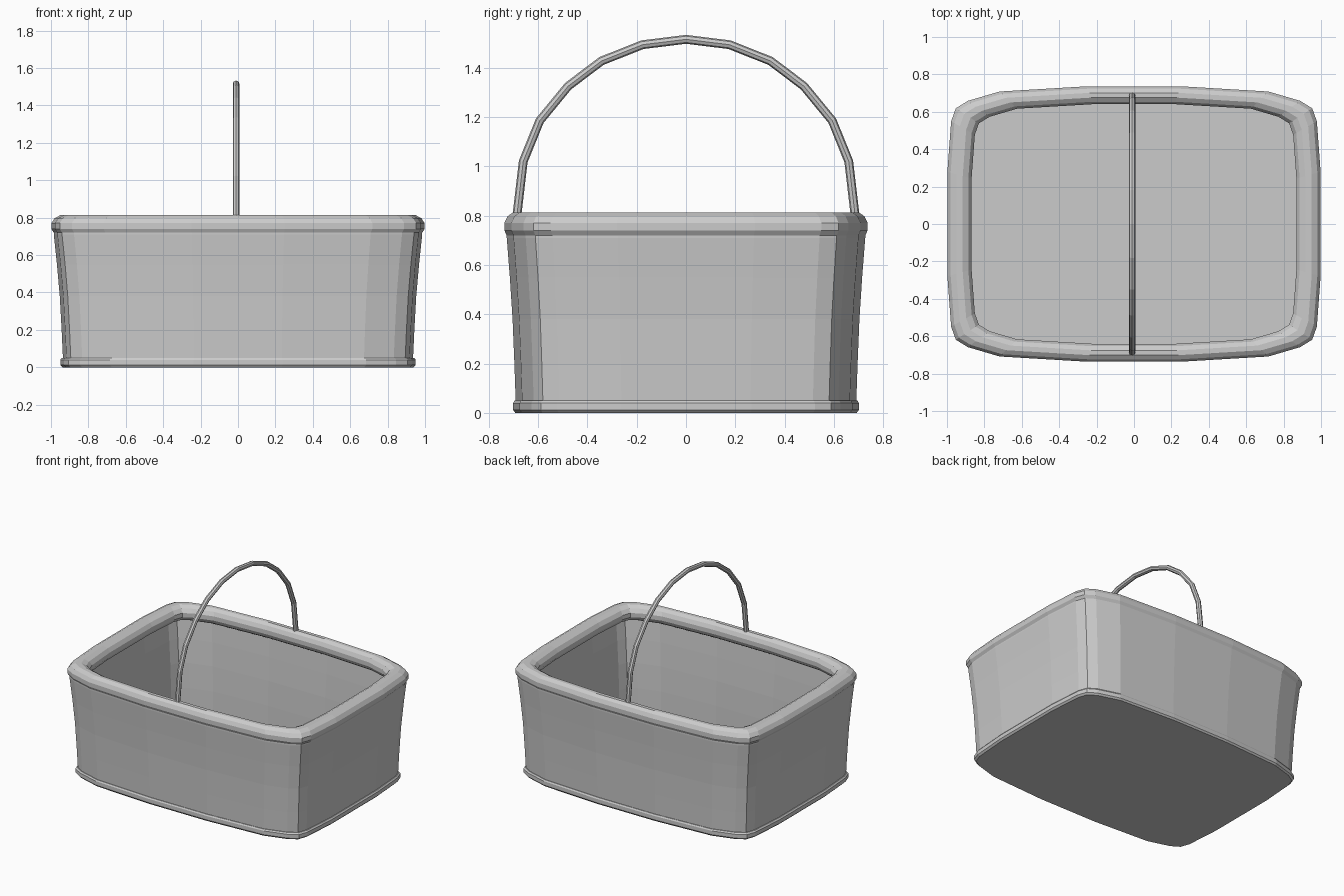
import bpy, bmesh, math

if "Cube" in bpy.data.objects:
    bpy.data.objects.remove(bpy.data.objects["Cube"])

# rounded, slightly bulging outline: one quarter, mirrored to the full loop
Q = [(1, .28), (.98, .55), (.955, .62), (.89, .66), (.72, .71), (.25, .738)]
OUTLINE = (Q + [(-x, y) for x, y in reversed(Q)]
           + [(-x, -y) for x, y in Q] + [(x, -y) for x, y in reversed(Q)])


def finish(bm, name):
    bmesh.ops.recalc_face_normals(bm, faces=bm.faces)
    me = bpy.data.meshes.new(name)
    bm.to_mesh(me)
    bm.free()
    ob = bpy.data.objects.new(name, me)
    bpy.context.collection.objects.link(ob)
    return ob


def skin(bm, rings, closed):
    n = len(rings[0])
    pairs = list(zip(rings, rings[1:]))
    if closed:
        pairs.append((rings[-1], rings[0]))
    for a, b in pairs:
        for i in range(n):
            j = (i + 1) % n
            bm.faces.new((a[i], a[j], b[j], b[i]))
    if not closed:
        bm.faces.new(rings[0])
        bm.faces.new(rings[-1])


def loft(name, profile, closed=False):
    """Profile of (outline scale, height) swept around the outline."""
    bm = bmesh.new()
    rings = [[bm.verts.new((x * s, y * s, z)) for x, y in OUTLINE] for s, z in profile]
    skin(bm, rings, closed)
    return finish(bm, name)


# basket body: flared outer wall, inner wall and floor
loft("basket_body", [(.935, .015), (.936, .05), (.943, .2), (.953, .38), (.968, .55),
                     (.985, .71), (.985, .75), (.955, .75), (.955, .71), (.938, .55),
                     (.923, .38), (.913, .2), (.908, .035)])

# base plate with a small bevelled lip
loft("base_plate", [(.938, 0), (.95, .012), (.95, .04), (.942, .05), (.92, .05)])

# rolled rim
rim = [(.933 + .067 * math.cos(a), .755 + .06 * math.sin(a))
       for a in (2 * math.pi * (k + .5) / 12 for k in range(12))]
loft("rim", rim, closed=True)

# arched handle
half = [(.687, .79), (.66, 1.02), (.593, 1.185), (.478, 1.325), (.343, 1.427), (.177, 1.493)]
path = half + [(0, 1.515)] + [(-y, z) for y, z in reversed(half)]
bm = bmesh.new()
rings = []
for i, (y, z) in enumerate(path):
    y0, z0 = path[max(i - 1, 0)]
    y1, z1 = path[min(i + 1, len(path) - 1)]
    d = math.hypot(y1 - y0, z1 - z0)
    ny, nz = (z1 - z0) / d, -(y1 - y0) / d
    rings.append([bm.verts.new((-.01 + .018 * math.cos(a), y + .018 * math.sin(a) * ny,
                                z + .018 * math.sin(a) * nz))
                  for a in (2 * math.pi * k / 8 for k in range(8))])
skin(bm, rings, False)
finish(bm, "handle")
